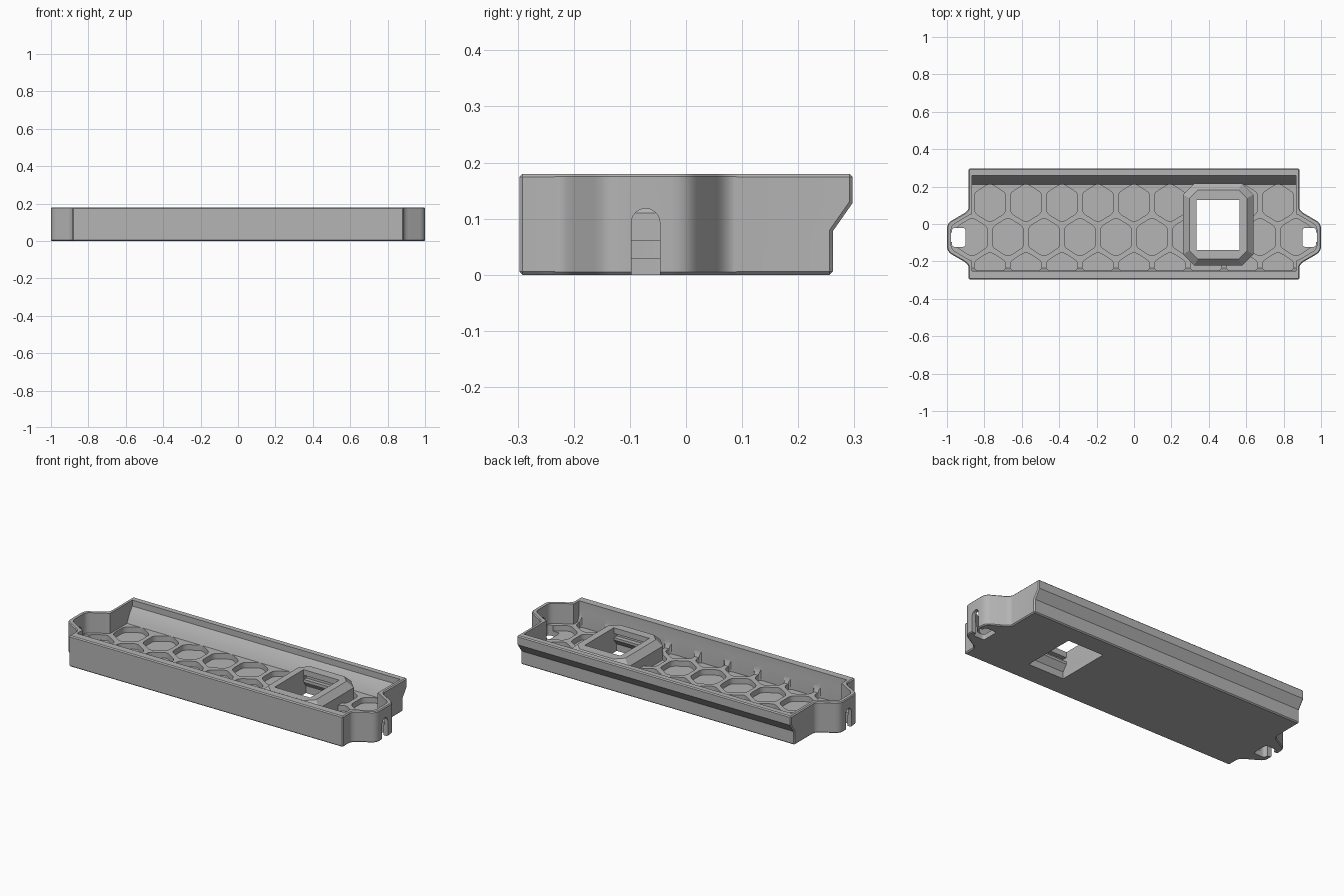
import bpy, bmesh, math
from mathutils import Vector

if "Cube" in bpy.data.objects:
    bpy.data.objects.remove(bpy.data.objects["Cube"], do_unlink=True)

grey = bpy.data.materials.new("plain grey")
grey.use_nodes = True
grey.diffuse_color = (0.46, 0.46, 0.46, 1)
grey.node_tree.nodes["Principled BSDF"].inputs["Base Color"].default_value = grey.diffuse_color

EAR_Y = -0.072      # centre line of the end ears and the middle cell row
HEIGHT = 0.18
FLOOR, RIB_TOP = 0.03, 0.062
PITCH, ROW = 0.1925, 0.183
OVER = 0.3          # safely above the rim


def rounded(points, d, segments=4):
    """Round the corners of a closed 2D outline."""
    out = []
    for i, p in enumerate(points):
        p = Vector(p)
        a, b = Vector(points[i - 1]) - p, Vector(points[(i + 1) % len(points)]) - p
        a = p + a.normalized() * min(d, a.length * 0.45)
        b = p + b.normalized() * min(d, b.length * 0.45)
        for s in range(segments + 1):
            t = s / segments
            out.append(tuple(a * (1 - t) ** 2 + p * 2 * t * (1 - t) + b * t * t))
    return out


def loft(name, rings, chamfer=0):
    """Closed solid through matching rings of 3D points."""
    bm = bmesh.new()
    rows = [[bm.verts.new(p) for p in ring] for ring in rings]
    n = len(rows[0])
    for low, high in zip(rows, rows[1:]):
        for i in range(n):
            j = (i + 1) % n
            bm.faces.new((low[i], low[j], high[j], high[i]))
    bm.faces.new(rows[0][::-1])
    bm.faces.new(rows[-1])
    bmesh.ops.recalc_face_normals(bm, faces=bm.faces)
    if chamfer:
        edges = [e for e in bm.edges if e.calc_face_angle() > math.radians(60)]
        bmesh.ops.bevel(bm, geom=edges, offset=chamfer, segments=1, affect='EDGES')
    mesh = bpy.data.meshes.new(name)
    bm.to_mesh(mesh)
    bm.free()
    mesh.materials.append(grey)
    obj = bpy.data.objects.new(name, mesh)
    bpy.context.collection.objects.link(obj)
    return obj


def upright(name, outline, z0, z1, chamfer=0):
    return loft(name, [[(x, y, z) for x, y in outline] for z in (z0, z1)], chamfer)


def lengthwise(name, profile, x0, x1, chamfer=0):
    return loft(name, [[(x, y, z) for y, z in profile] for x in (x0, x1)], chamfer)


def rect(x0, x1, y0, y1):
    return [(x0, y0), (x1, y0), (x1, y1), (x0, y1)]


def octagon(x0, x1, y0, y1, c):
    return [(x0 + c, y0), (x1 - c, y0), (x1, y0 + c), (x1, y1 - c),
            (x1 - c, y1), (x0 + c, y1), (x0, y1 - c), (x0, y0 + c)]


def combine(target, other, operation):
    other.hide_render = True
    mod = target.modifiers.new("combine", 'BOOLEAN')
    mod.operation, mod.solver, mod.object = operation, 'EXACT', other
    bpy.context.view_layer.objects.active = target
    bpy.ops.object.modifier_apply(modifier=mod.name)
    bpy.data.objects.remove(other, do_unlink=True)


def ear_outline(half, side):
    """Mirror half of an ear outline about its centre line."""
    pts = half + [(x, -h) for x, h in reversed(half)]
    return [(side * x, EAR_Y + h) for x, h in pts]


# Tray body with the stepped back wall
tray = lengthwise("tray", [(-0.297, 0), (0.262, 0), (0.262, 0.078), (0.297, 0.128),
                           (0.297, HEIGHT), (-0.297, HEIGHT)], -0.885, 0.885, 0.006)

# Rounded ears on both ends
for side in (-1, 1):
    outer = ear_outline([(0.84, 0.19), (0.884, 0.19), (0.884, 0.143), (1, 0.076)], side)
    combine(tray, upright("ear", rounded(outer, 0.03), 0, HEIGHT, 0.005), 'UNION')

# Main cavity with coved long walls
cavity = [(-0.235, RIB_TOP), (0.212, RIB_TOP), (0.222, 0.085), (0.238, 0.115),
          (0.26, 0.145), (0.26, OVER), (-0.25, OVER), (-0.25, 0.13), (-0.246, 0.09)]
combine(tray, lengthwise("cavity", cavity, -0.865, 0.865), 'DIFFERENCE')
for side in (-1, 1):
    inner = ear_outline([(0.8, 0.129), (0.865, 0.129), (0.978, 0.062)], side)
    combine(tray, upright("ear_cavity", rounded(inner, 0.025), RIB_TOP, OVER), 'DIFFERENCE')

# Honeycomb pockets, three staggered rows
for row in (-1, 0, 1):
    shift = 0.5 if row == 0 else 0
    for k in range(-5 if row == 0 else -4, 5):
        cx, cy = (k + shift) * PITCH, EAR_Y + 0.002 + row * ROW
        hexagon = []
        for i in range(6):
            a = math.radians(30 + 60 * i)
            r = PITCH / math.sqrt(3) - 0.0145
            y = cy + r * math.sin(a) * 1.09
            hexagon.append((cx + r * math.cos(a), max(y, -0.249)))
        combine(tray, upright("pocket", rounded(hexagon, 0.022, 3), FLOOR, OVER), 'DIFFERENCE')

# Ear floor holes and arched end slots
for side in (-1, 1):
    hole = [(side * x, y) for x, y in rect(0.9, 0.974, EAR_Y - 0.05, EAR_Y + 0.05)]
    combine(tray, upright("ear_hole", rounded(hole, 0.015), -0.1, 0.1), 'DIFFERENCE')
    r = 0.0255
    arch = [(EAR_Y - r, -0.1), (EAR_Y + r, -0.1)]
    arch += [(EAR_Y + r * math.cos(math.pi * i / 12), 0.0925 + r * math.sin(math.pi * i / 12))
             for i in range(13)]
    combine(tray, lengthwise("end_slot", arch, side * 0.94, side * 1.1), 'DIFFERENCE')

# Raised socket with chamfered corners and shoulders
rings = []
for z, inset, corner in ((0.01, 0, 0.06), (0.11, 0, 0.06), (0.145, 0.034, 0.045)):
    shape = octagon(0.262 + inset, 0.638 - inset, -0.222 + inset, 0.217 - inset, corner)
    rings.append([(x, y, z) for x, y in shape])
combine(tray, loft("socket", rings), 'UNION')

# Socket opening, wider below, with a catch groove
combine(tray, upright("socket_hole", rect(0.334, 0.564, -0.139, 0.128), -0.1, OVER), 'DIFFERENCE')
lower = [(0.334, -0.166, 0.15, -0.01), (0.334, -0.166, 0.15, 0.04), (0.335, -0.138, 0.127, 0.075)]
rings = [[(x, y, z) for x, y in rect(x0, 0.898 - x0, y0, y1)] for x0, y0, y1, z in lower]
combine(tray, loft("socket_mouth", rings), 'DIFFERENCE')
combine(tray, upright("catch_groove", rect(0.336, 0.562, -0.165, 0.15), 0.088, 0.112), 'DIFFERENCE')

# Smooth curved walls, keep edges crisp
bpy.ops.object.select_all(action='DESELECT')
tray.select_set(True)
bpy.context.view_layer.objects.active = tray
bpy.ops.object.shade_smooth_by_angle(angle=math.radians(28))
